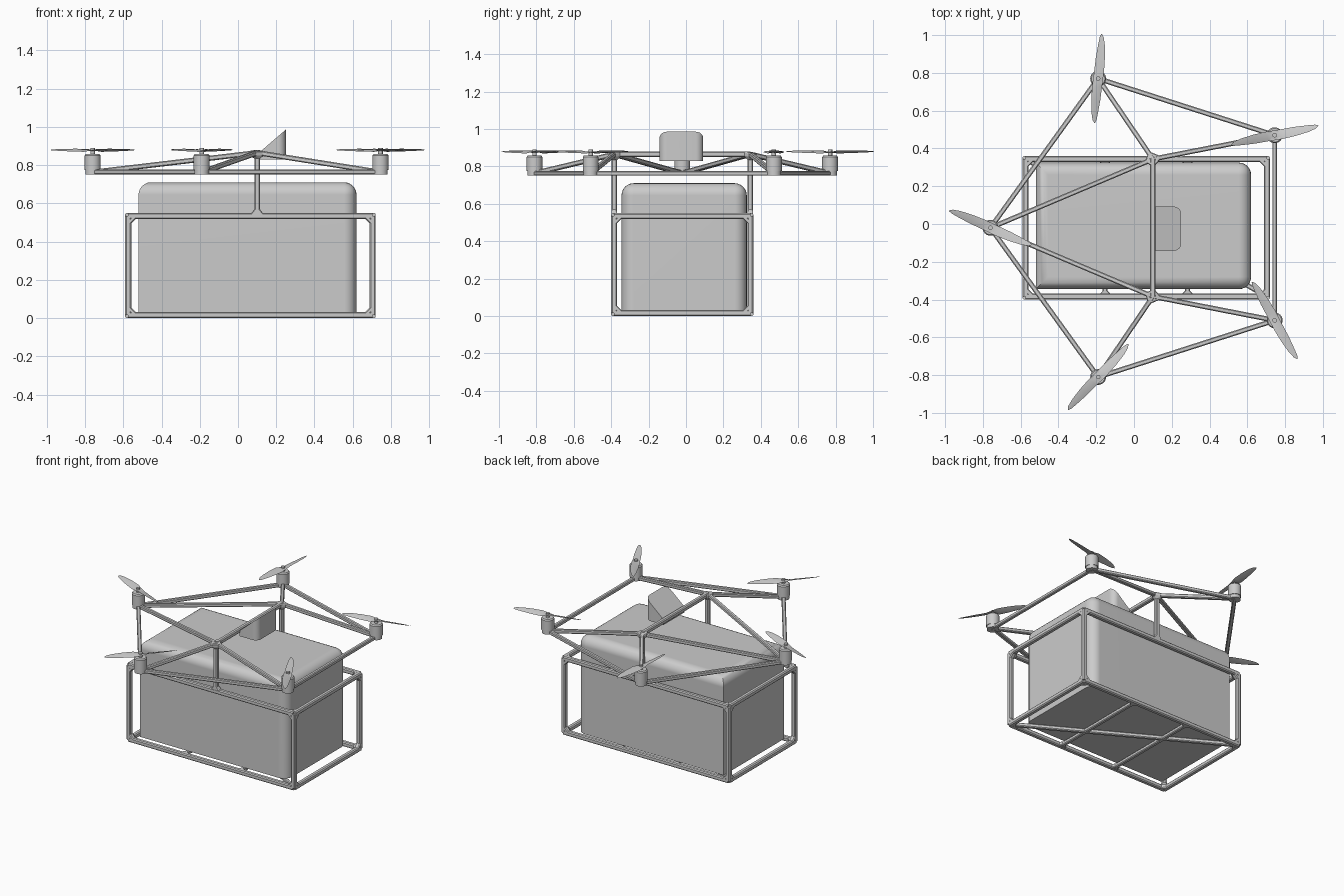
import bpy, bmesh, math
from mathutils import Vector, Matrix

if "Cube" in bpy.data.objects:
    bpy.data.objects.remove(bpy.data.objects["Cube"])

mat = bpy.data.materials.new("light_grey")
mat.diffuse_color = (0.6, 0.6, 0.6, 1)
mat.use_nodes = True
mat.node_tree.nodes["Principled BSDF"].inputs["Base Color"].default_value = mat.diffuse_color


def finish(name, bm, smooth=False):
    bmesh.ops.recalc_face_normals(bm, faces=bm.faces[:])
    me = bpy.data.meshes.new(name)
    bm.to_mesh(me)
    bm.free()
    me.materials.append(mat)
    ob = bpy.data.objects.new(name, me)
    bpy.context.collection.objects.link(ob)
    if smooth:
        bpy.ops.object.select_all(action='DESELECT')
        ob.select_set(True)
        bpy.context.view_layer.objects.active = ob
        bpy.ops.object.shade_smooth_by_angle(angle=math.radians(35))
    return ob


def hull(bm, pts):
    """Add the convex hull of the points to bm."""
    part = bmesh.new()
    for p in pts:
        part.verts.new(p)
    res = bmesh.ops.convex_hull(part, input=part.verts[:])
    loose = [g for g in res["geom_interior"] if isinstance(g, bmesh.types.BMVert)]
    bmesh.ops.delete(part, geom=loose, context='VERTS')
    bmesh.ops.dissolve_limit(part, angle_limit=0.01, verts=part.verts[:], edges=part.edges[:])
    me = bpy.data.meshes.new("tmp")
    part.to_mesh(me)
    part.free()
    bm.from_mesh(me)
    bpy.data.meshes.remove(me)


def section(p, d, w):
    """Square section with chamfered corners, across direction d."""
    d = Vector(d).normalized()
    ref = Vector((0, 0, 1)) if abs(d.z) < 0.9 else Vector((0, 1, 0))
    u = d.cross(ref).normalized()
    v = u.cross(d)
    a, b = w / 2, w / 2 * 0.6
    return [Vector(p) + u * i + v * j
            for s in (1, -1) for t in (1, -1) for i, j in ((a * s, b * t), (b * s, a * t))]


def beam(bm, p, q, w):
    p, q = Vector(p), Vector(q)
    hull(bm, section(p, q - p, w) + section(q, q - p, w))


# Cargo cage: twelve edge bars with flared corner nodes
W, G = 0.032, 0.038
h = W / 2
X = (-0.59 + h, 0.72 - h)
Y = (-0.40 + h, 0.36 - h)
Z = (h, 0.55 - h)
bm = bmesh.new()
for a in range(2):
    for b in range(2):
        beam(bm, (X[0], Y[a], Z[b]), (X[1], Y[a], Z[b]), W)
        beam(bm, (X[a], Y[0], Z[b]), (X[a], Y[1], Z[b]), W)
        beam_z = ((X[a], Y[b], Z[0]), (X[a], Y[b], Z[1]))
        beam(bm, beam_z[0], beam_z[1], W)
finish("cargo_cage", bm)

bm = bmesh.new()
for i, x in enumerate(X):
    for j, y in enumerate(Y):
        for k, z in enumerate(Z):
            pts = []
            for axis, side in enumerate((i, j, k)):
                d = Vector((0, 0, 0))
                d[axis] = -1 if side else 1
                pts += section(Vector((x, y, z)) + d * G, d, W)
            hull(bm, pts)
finish("cage_corners", bm)

# Floor braces: two cross bars with flared ends and one diagonal
bm = bmesh.new()
for x in (-0.153, 0.283):
    beam(bm, (x, Y[0], h), (x, Y[1], h), 0.026)
    for y, s in ((Y[0], 1), (Y[1], -1)):
        hull(bm, section((x - 0.03, y, h), (1, 0, 0), 0.026) + section((x + 0.03, y, h), (1, 0, 0), 0.026)
             + section((x, y + s * 0.03, h), (0, 1, 0), 0.026))
beam(bm, (X[1], Y[0], h), (X[0], Y[1], h), 0.026)
finish("floor_braces", bm)

# Cargo box: rounded top edges and rounded vertical edges on the right end
bm = bmesh.new()
bmesh.ops.create_cube(bm, size=1, matrix=Matrix.Translation((0.05, -0.01, 0.37))
                      @ Matrix.Diagonal((1.14, 0.67, 0.68, 1)))
edges = [e for e in bm.edges if all(v.co.z > 0.5 for v in e.verts) or all(v.co.x > 0.5 for v in e.verts)
         and abs(e.verts[0].co.z - e.verts[1].co.z) > 0.1]
bmesh.ops.bevel(bm, geom=edges, offset=0.065, segments=6, profile=0.5, affect='EDGES')
box = finish("cargo_box", bm, True)
box.modifiers.new("normals", 'WEIGHTED_NORMAL').keep_sharp = True

# Two posts, the cross bar and the hub nodes
HUBS = [Vector((0.10, Y[1], 0.865)), Vector((0.10, Y[0], 0.865))]
bm = bmesh.new()
for c in HUBS:
    low = Vector((c.x, c.y, Z[1]))
    beam(bm, low, c, 0.03)
    hull(bm, section(low - Vector((0.03, 0, 0)), (1, 0, 0), 0.03)
         + section(low + Vector((0.03, 0, 0)), (1, 0, 0), 0.03)
         + section(low + Vector((0, 0, 0.035)), (0, 0, 1), 0.03))
beam(bm, HUBS[0], HUBS[1], 0.03)
finish("posts_and_cross_bar", bm)

# Rotor positions with blade angle in degrees
ROTORS = [(-0.76, -0.02, -20), (-0.19, 0.77, 88), (0.745, 0.47, 15), (0.745, -0.51, -57), (-0.19, -0.81, 50)]
ENDS = [Vector((x, y, 0.763)) for x, y, _ in ROTORS]

# Ring bars joining neighbouring rotors
bm = bmesh.new()
for i in range(5):
    beam(bm, ENDS[i], ENDS[(i + 1) % 5], 0.026)
finish("ring_bars", bm)

# Sloping arms from each hub, and the hub nodes where they meet
bm = bmesh.new()
for c, ids in zip(HUBS, ((0, 1, 2), (0, 3, 4))):
    dirs = [HUBS[0] + HUBS[1] - 2 * c, Vector((0, 0, -1))]
    for i in ids:
        beam(bm, c, ENDS[i], 0.026)
        dirs.append(ENDS[i] - c)
    hull(bm, [p for d in dirs for p in section(c + d.normalized() * 0.032, d, 0.028)])
finish("arms", bm)


def ring(c, r, z, n=24):
    return [Vector((c.x + r * math.cos(t * math.tau / n), c.y + r * math.sin(t * math.tau / n), z)) for t in range(n)]


# Motors and shafts
bm, bs = bmesh.new(), bmesh.new()
for c in ENDS:
    hull(bm, ring(c, 0.038, 0.752) + ring(c, 0.038, 0.778))
    hull(bm, ring(c, 0.042, 0.775) + ring(c, 0.042, 0.85) + ring(c, 0.036, 0.858))
    hull(bs, ring(c, 0.012, 0.85, 12) + ring(c, 0.012, 0.889, 12))
finish("motors", bm, True)
finish("shafts", bs, True)

# Propellers: pitched, tapered blades, the half outline turned twice
LEAD = [(0.0, -0.026), (0.04, -0.03), (0.11, -0.032), (0.18, -0.029), (0.22, -0.022), (0.236, -0.012)]
TRAIL = [(0.0, 0.026), (0.04, 0.022), (0.11, 0.016), (0.18, 0.006), (0.22, -0.001), (0.236, -0.008)]
bm = bmesh.new()
for c, (_, _, deg) in zip(ENDS, ROTORS):
    for turn in (0, 180):
        M = Matrix.Translation((c.x, c.y, 0.876)) @ Matrix.Rotation(math.radians(deg + turn), 4, 'Z')
        rows = []
        for (r, y0), (_, y1) in zip(LEAD, TRAIL):
            ym, t = (y0 + y1) / 2, 0.004 * (1 - 3 * r)
            rows.append([bm.verts.new(M @ Vector((r, y, -0.3 * y * min(1, r / 0.04) + dz)))
                         for y, dz in ((y0, 0), (ym, t), (y1, 0), (ym, -t))])
        for a, b in zip(rows, rows[1:]):
            for k in range(4):
                bm.faces.new((a[k], a[(k + 1) % 4], b[(k + 1) % 4], b[k]))
        bm.faces.new(rows[-1])
bmesh.ops.remove_doubles(bm, verts=bm.verts[:], dist=0.0005)
finish("propellers", bm, True)

# Sensor wedge: rounded plan on the right end, sloping top
bm = bmesh.new()
R = 0.04
plan = [(0.11, -0.142), (0.11, 0.092)]
for cy, s in ((0.092 - R, 1), (-0.142 + R, -1)):
    for k in range(9):
        t = k * math.pi / 16
        plan.append((0.25 - R + R * math.cos(t), cy + s * R * math.sin(t)))
hull(bm, [(x, y, 0.828) for x, y in plan] + [(x, y, 0.865 + (x - 0.11) * 0.86) for x, y in plan])
finish("sensor_wedge", bm, True)
